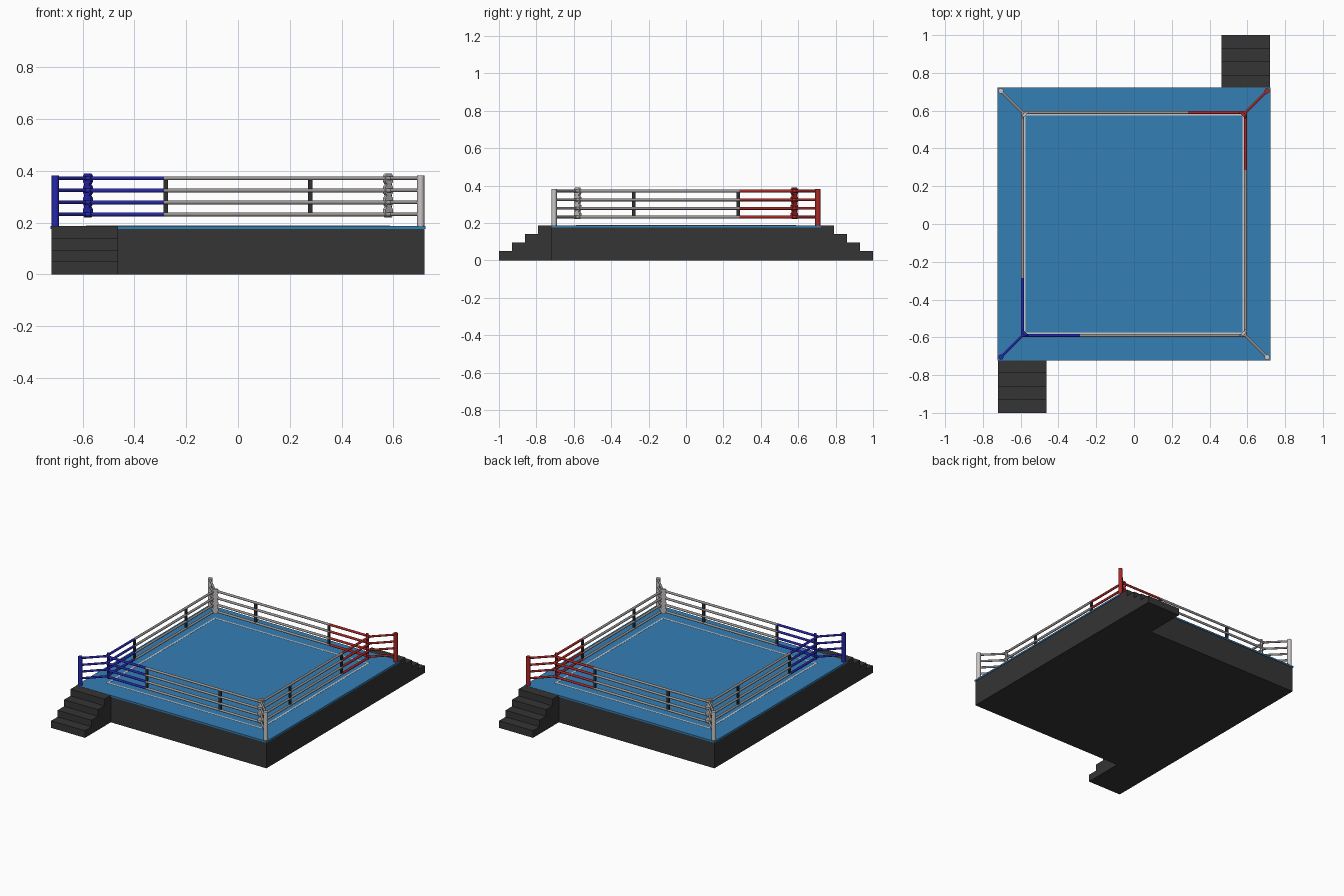
import bpy, bmesh, math
from mathutils import Vector

if "Cube" in bpy.data.objects:
    bpy.data.objects.remove(bpy.data.objects["Cube"])


def material(name, rgb):
    m = bpy.data.materials.new(name)
    m.diffuse_color = (*rgb, 1)
    m.use_nodes = True
    m.node_tree.nodes["Principled BSDF"].inputs["Base Color"].default_value = m.diffuse_color
    return m


DARK = material("dark", (0.035, 0.035, 0.035))
TIE = material("tie_dark", (0.03, 0.03, 0.03))
CANVAS = material("canvas_blue", (0.035, 0.21, 0.46))
WHITE = material("pale_grey", (0.6, 0.57, 0.57))
ROPE = material("rope_grey", (0.33, 0.31, 0.31))
BLUE = material("corner_blue", (0.02, 0.02, 0.42))
RED = material("corner_red", (0.42, 0.02, 0.02))

ROPE_Z = (0.232, 0.278, 0.324, 0.371)
R = 0.59       # rope square half width
P = 0.705      # post half spacing
T = 0.285      # end of coloured rope
TOP = 0.187    # canvas top


def finish(name, bm, mat):
    bmesh.ops.recalc_face_normals(bm, faces=bm.faces)
    me = bpy.data.meshes.new(name)
    bm.to_mesh(me)
    bm.free()
    ob = bpy.data.objects.new(name, me)
    bpy.context.collection.objects.link(ob)
    me.materials.append(mat)
    return ob


def box(name, lo, hi, mat):
    bm = bmesh.new()
    bmesh.ops.create_cube(bm, size=1)
    for v in bm.verts:
        v.co = [(a + b) / 2 + c * (b - a) for a, b, c in zip(lo, hi, v.co)]
    return finish(name, bm, mat)


def prism(name, pts, offset, mat):
    """Extrude a flat outline along an offset vector."""
    bm = bmesh.new()
    face = bm.faces.new([bm.verts.new(p) for p in pts])
    new = bmesh.ops.extrude_face_region(bm, geom=[face], use_keep_orig=True)["geom"]
    bmesh.ops.translate(bm, vec=offset, verts=[g for g in new if isinstance(g, bmesh.types.BMVert)])
    return finish(name, bm, mat)


def rods(name, segments, radius, mat, sides=10):
    """Round bars between pairs of points, joined in one object."""
    bm = bmesh.new()
    for a, b in segments:
        a, b = Vector(a), Vector(b)
        made = bmesh.ops.create_cone(bm, cap_ends=True, segments=sides, radius1=radius,
                                     radius2=radius, depth=(b - a).length)
        rot = Vector((0, 0, 1)).rotation_difference(b - a).to_matrix()
        bmesh.ops.rotate(bm, verts=made["verts"], matrix=rot)
        bmesh.ops.translate(bm, verts=made["verts"], vec=(a + b) / 2)
    ob = finish(name, bm, mat)
    bpy.ops.object.select_all(action='DESELECT')
    ob.select_set(True)
    bpy.context.view_layer.objects.active = ob
    bpy.ops.object.shade_smooth_by_angle(angle=math.radians(50))
    return ob


# platform and canvas
box("platform", (-0.72, -0.72, 0), (0.72, 0.72, 0.178), DARK)
box("canvas", (-0.723, -0.723, 0.176), (0.723, 0.723, TOP), CANVAS)

# painted border line
for i, s in enumerate((-1, 1)):
    a, b = sorted((s * 0.575, s * 0.587))
    box(f"border_line_x_{i}", (a, -0.587, TOP - 0.002), (b, 0.587, TOP + 0.001), WHITE)
    box(f"border_line_y_{i}", (-0.575, a, TOP - 0.002), (0.575, b, TOP + 0.001), WHITE)

# stairs at two opposite corners
steps = [(0.72, 0)]
for i in range(4):
    z = TOP - 0.001 - i * 0.0457
    steps += [(0.72 + 0.07 * i, z), (0.72 + 0.07 * (i + 1), z)]
steps.append((1.0, 0))
for s, label in ((-1, "front"), (1, "back")):
    prism(f"{label}_stairs", [(s * 0.72, s * y, z) for y, z in steps], (-s * 0.257, 0, 0), DARK)

# corners: post, diagonal braces, coloured rope ends, scalloped pad
for sx, sy, label, mat in ((-1, -1, "blue", BLUE), (1, 1, "red", RED),
                           (1, -1, "front_neutral", WHITE), (-1, 1, "back_neutral", WHITE)):
    rope_mat = ROPE if mat is WHITE else mat
    rods(f"{label}_post", [((sx * P, sy * P, TOP - 0.003), (sx * P, sy * P, 0.382))], 0.014, mat, 12)
    rods(f"{label}_braces", [((sx * P, sy * P, z), (sx * R, sy * R, z)) for z in ROPE_Z], 0.007, rope_mat)
    segs = []
    for z in ROPE_Z:
        c = (sx * R, sy * R, z)
        segs += [(c, (sx * T, sy * R, z)), (c, (sx * R, sy * T, z))]
    rods(f"{label}_rope_ends", segs, 0.008, rope_mat)

    half = [(0.013, -0.02), (0.021, -0.011), (0.021, 0.011), (0.013, 0.02)]
    right = [(w, z + dz) for z in (0.240, 0.283, 0.326, 0.369) for w, dz in half]
    outline = right + [(-w, z) for w, z in reversed(right)]
    u = Vector((sx, -sy, 0)).normalized()
    n = Vector((-sx, -sy, 0)).normalized()
    base = Vector((sx * 0.584, sy * 0.584, 0))
    prism(f"{label}_pad", [base + u * w + Vector((0, 0, z)) for w, z in outline], n * 0.014, mat)

# middle ropes and vertical ties on each side
for i in range(4):
    ang = i * math.pi / 2
    c, s = round(math.cos(ang)), round(math.sin(ang))

    def turn(x, y, z):
        return (c * x - s * y, s * x + c * y, z)

    rods(f"middle_ropes_{i}", [(turn(-T, -R, z), turn(T, -R, z)) for z in ROPE_Z], 0.008, ROPE)
    for j, x in enumerate((-0.279, 0.279)):
        p, q = turn(x - 0.009, -R - 0.005, 0), turn(x + 0.009, -R + 0.005, 0)
        lo = (min(p[0], q[0]), min(p[1], q[1]), ROPE_Z[0])
        hi = (max(p[0], q[0]), max(p[1], q[1]), ROPE_Z[3])
        box(f"rope_tie_{i}_{j}", lo, hi, TIE)
